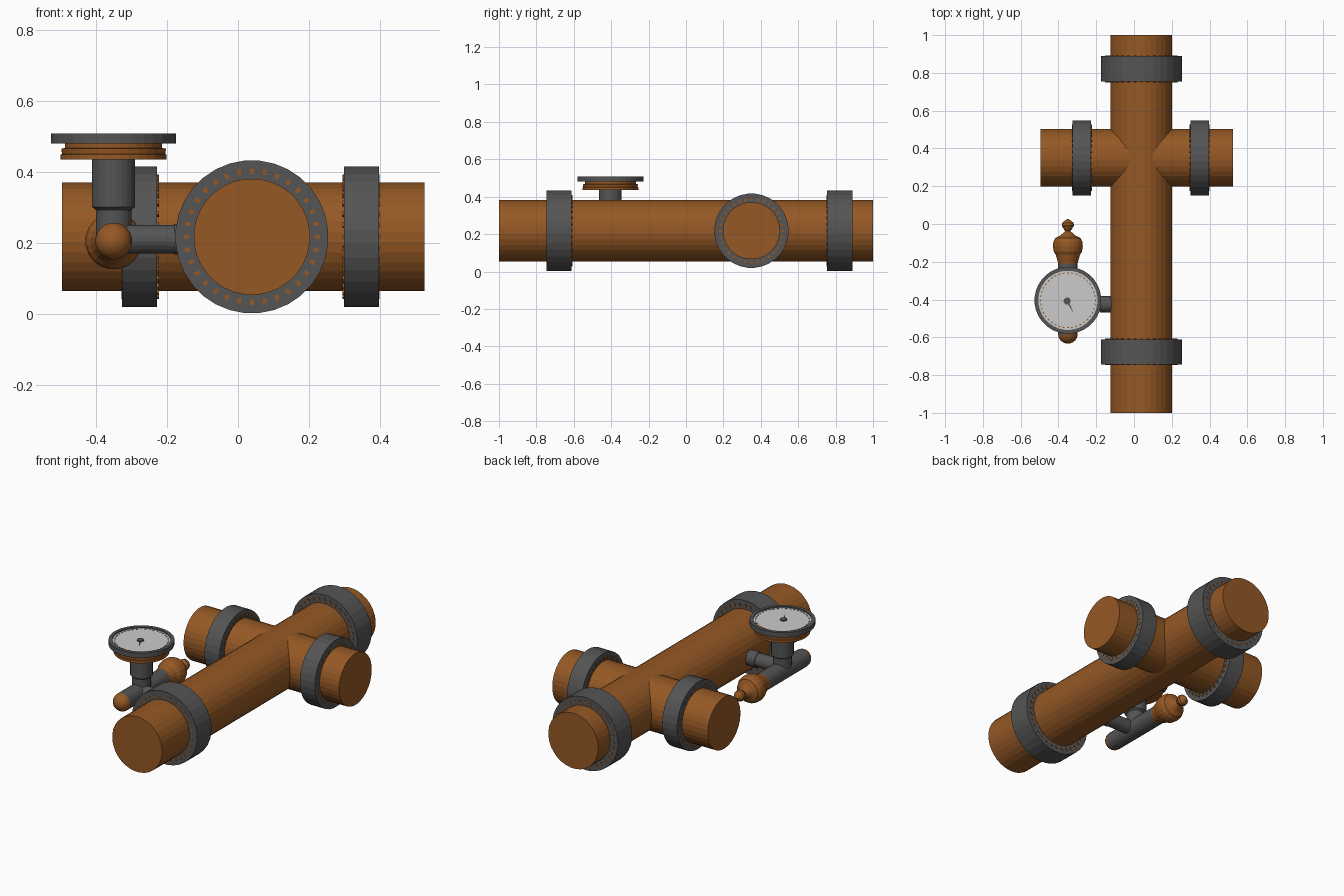
import bpy, bmesh, math
from mathutils import Matrix, Vector

if "Cube" in bpy.data.objects:
    bpy.data.objects.remove(bpy.data.objects["Cube"])


def material(name, col):
    m = bpy.data.materials.new(name)
    m.diffuse_color = (*col, 1)
    m.use_nodes = True
    m.node_tree.nodes["Principled BSDF"].inputs["Base Color"].default_value = m.diffuse_color
    return m


RUST = material("rust brown", (0.30, 0.098, 0.018))
STEEL = material("dark steel", (0.09, 0.09, 0.09))
DIAL = material("dial grey", (0.60, 0.60, 0.60))

# Rotations taking the lathe axis (local z) onto a world axis
TO = {"x": Matrix.Rotation(math.pi / 2, 4, 'Y'),
      "y": Matrix.Rotation(-math.pi / 2, 4, 'X'),
      "z": Matrix.Identity(4)}


def finish(bm, name, mat, smooth=False):
    bmesh.ops.recalc_face_normals(bm, faces=bm.faces)
    me = bpy.data.meshes.new(name)
    bm.to_mesh(me)
    bm.free()
    me.materials.append(mat)
    ob = bpy.data.objects.new(name, me)
    bpy.context.collection.objects.link(ob)
    if smooth:
        bpy.context.view_layer.objects.active = ob
        bpy.ops.object.select_all(action='DESELECT')
        ob.select_set(True)
        bpy.ops.object.shade_smooth_by_angle(angle=math.radians(35))
    return ob


def lathe(name, profile, centre, axis, mat, sides=32, smooth=False, closed=False):
    """Spin (radius, height) points round an axis; open profiles get end caps."""
    bm = bmesh.new()
    rings = []
    for r, h in profile:
        rings.append([bm.verts.new((r * math.cos(t), r * math.sin(t), h))
                      for t in (2 * math.pi * (i + 0.5) / sides for i in range(sides))])
    pairs = list(zip(rings, rings[1:]))
    if closed:
        pairs.append((rings[-1], rings[0]))
    for a, b in pairs:
        for i in range(sides):
            j = (i + 1) % sides
            bm.faces.new((a[i], a[j], b[j], b[i]))
    if not closed:
        bm.faces.new(rings[0])
        bm.faces.new(rings[-1])
    bm.transform(Matrix.Translation(centre) @ TO[axis])
    return finish(bm, name, mat, smooth)


def studs(name, centre, axis, radius, heights, size, count, mat):
    """Ring of small blocks round an axis, repeated at each height."""
    bm = bmesh.new()
    place = Matrix.Translation(centre) @ TO[axis]
    for h in heights:
        for i in range(count):
            turn = Matrix.Rotation(2 * math.pi * i / count, 4, 'Z')
            bmesh.ops.create_cube(bm, size=1, matrix=place @ turn
                                  @ Matrix.Translation((radius, 0, h))
                                  @ Matrix.Diagonal((*size, 1)))
    return finish(bm, name, mat)


CX, CZ, BY = 0.039, 0.218, 0.35

# Main pipe and cross branch
lathe("main_pipe", [(0.164, -1), (0.164, 1)], (CX, 0, CZ), "y", RUST)
lathe("branch_pipe", [(0.153, -0.495), (0.153, 0.525)], (0, BY, CZ), "x", RUST)

# Flanges with bolt rings: name, axis, centre, half width, outer radius, bore, inner side
flanges = [("front_flange", "y", (CX, -0.678, CZ), 0.067, 0.2155, 0.162, 1),
           ("back_flange", "y", (CX, 0.822, CZ), 0.067, 0.2155, 0.162, -1),
           ("left_flange", "x", (-0.277, BY, CZ), 0.049, 0.199, 0.151, 1),
           ("right_flange", "x", (0.348, BY, CZ), 0.049, 0.199, 0.151, -1)]
for name, axis, c, w, r, bore, inner in flanges:
    lathe(name, [(bore, -w), (r, -w), (r, w), (bore, w)], c, axis, STEEL, closed=True)
    studs(name + "_bolts", c, axis, r - 0.031, [inner * w, -inner * (w - 0.003)],
          (0.015, 0.011, 0.01), 32, RUST)

# Small take-off pipe from the main pipe
GX, GY = -0.35, -0.404
lathe("takeoff_pipe", [(0.04, 0), (0.04, 0.17), (0.044, 0.17), (0.044, 0.27)],
      (GX, -0.425, 0.211), "x", STEEL, 20)

# Gauge tee running along y, with domed end cap
lathe("gauge_tee", [(0.052, -0.585), (0.052, -0.19)], (GX, 0, 0.206), "y", STEEL, 20)
dome = [(0.052 * math.cos(a), -0.585 - 0.048 * math.sin(a))
        for a in (math.radians(d) for d in (0, 20, 40, 60, 75, 86))]
lathe("tee_end_cap", dome, (GX, 0, 0.206), "y", RUST, 20, True)

# Bulb valve with small knob
lathe("bulb_valve", [(0.048, -0.235), (0.054, -0.2), (0.06, -0.18), (0.064, -0.165),
                     (0.076, -0.145), (0.080, -0.12), (0.078, -0.095), (0.068, -0.075),
                     (0.042, -0.062), (0.026, -0.048), (0.013, -0.038), (0.02, -0.03),
                     (0.033, -0.008), (0.03, 0.006), (0.016, 0.018), (0.004, 0.026)],
      (GX, 0, 0.206), "y", RUST, 20)

# Gauge stem
lathe("gauge_stem", [(0.05, 0.206), (0.05, 0.293), (0.061, 0.302), (0.061, 0.437)],
      (GX, GY, 0), "z", STEEL, 24)

# Gauge body, rim and dial
lathe("gauge_body", [(0.150, 0.435), (0.150, 0.449), (0.146, 0.451), (0.148, 0.466),
                     (0.137, 0.468), (0.137, 0.482)], (GX, GY, 0), "z", RUST)
lathe("gauge_rim", [(0.13, 0.48), (0.177, 0.48), (0.177, 0.509), (0.157, 0.509),
                    (0.157, 0.5), (0.13, 0.5)], (GX, GY, 0), "z", STEEL, closed=True)
lathe("dial_face", [(0.158, 0.490), (0.158, 0.502)], (GX, GY, 0), "z", DIAL)

# Dial ticks, needle and hub
studs("dial_ticks", (GX, GY, 0), "z", 0.145, [0.5025], (0.005, 0.011, 0.002), 40, RUST)
lathe("needle_hub", [(0.019, 0.501), (0.019, 0.508)], (GX - 0.004, GY - 0.004, 0),
      "z", STEEL, 16)
bm = bmesh.new()
pts = [bm.verts.new(p) for p in ((-0.006, 0, 0.505), (0.008, 0, 0.505), (0.034, -0.064, 0.505))]
face = bm.faces.new(pts)
ext = bmesh.ops.extrude_face_region(bm, geom=[face])
for v in ext["geom"]:
    if isinstance(v, bmesh.types.BMVert):
        v.co.z -= 0.003
bm.transform(Matrix.Translation(Vector((GX - 0.004, GY - 0.004, 0))))
finish(bm, "needle", STEEL)
